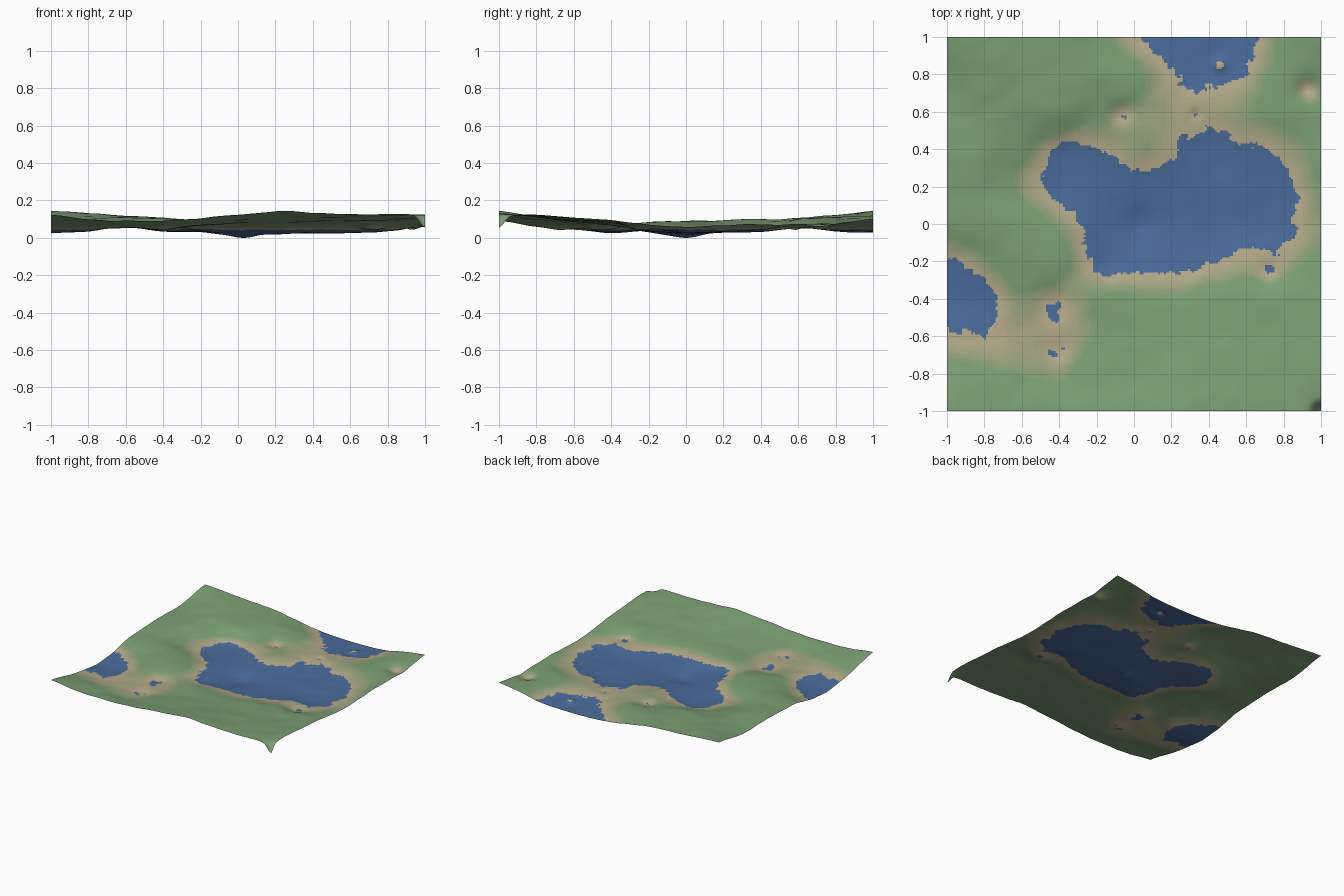
import bpy, math
from mathutils import noise, Vector

if "Cube" in bpy.data.objects:
    bpy.data.objects.remove(bpy.data.objects["Cube"])

# Coarse heights in thousandths; rows run back to front, columns left to right
H = [
    [149, 137, 122, 113,  82,  50,  38,  36,  41,  75, 105],
    [114, 127, 117, 110,  96,  80,  51,  36,  53,  78,  80],
    [100, 107, 107, 102,  76,  66,  56,  56,  66,  76,  73],
    [102, 102,  80,  44,  50,  63,  52,  38,  45,  58,  78],
    [ 98,  92,  66,  38,  36,  38,  33,  31,  35,  42,  70],
    [ 86,  95,  92,  66,  37,  17,  24,  30,  32,  40,  64],
    [ 46,  64,  88,  80,  43,  36,  38,  46,  56,  60,  76],
    [ 32,  41,  68,  58,  69,  73,  67,  82,  88,  92,  96],
    [ 51,  48,  56,  57,  69,  87,  92,  94,  98, 105, 112],
    [ 84,  75,  69,  67,  87, 102, 118, 116, 117, 122, 128],
    [128, 101,  94,  98, 108, 128, 148, 138, 130, 130, 126],
]
# Local pits and islets: x, y, radius, target height
SPOTS = [(-.43, -.44, .08, .046), (-.41, -.67, .08, .046), (.72, -.24, .07, .046),
         (-.06, .58, .06, .048), (.93, .72, .06, .048), (.33, .585, .03, .047),
         (.46, .85, .035, .054), (1, -1, .04, .06), (.03, 0, .07, .004)]
WATER = .048
N = 200


def cubic(p, t):
    a, b, c, d = p
    return b + .5 * t * (c - a + t * (2*a - 5*b + 4*c - d + t * (3*(b - c) + d - a)))


def coarse(x, y):
    u, v = (x + 1) * 5, (1 - y) * 5
    i, j = min(int(u), 9), min(int(v), 9)
    clamp = lambda k: max(0, min(10, k))
    rows = [cubic([H[clamp(j + b)][clamp(i + a)] for a in range(-1, 3)], u - i)
            for b in range(-1, 3)]
    return cubic(rows, v - j) / 1000


def height(x, y):
    z = coarse(x, y)
    z += .005 * noise.noise(Vector((x * 4, y * 4, 3.1)))
    z += .0035 * noise.noise(Vector((x * 9, y * 9, 7.7)))
    for px, py, r, target in SPOTS:
        w = math.exp(-((x - px)**2 + (y - py)**2) / (r * r))
        z += w * (target - z)
    return z


def material(name, rgb):
    m = bpy.data.materials.new(name)
    m.diffuse_color = (*rgb, 1)
    m.use_nodes = True
    m.node_tree.nodes["Principled BSDF"].inputs["Base Color"].default_value = m.diffuse_color
    return m


# Terrain sheet
verts = [(-1 + 2*i/N, -1 + 2*j/N, height(-1 + 2*i/N, -1 + 2*j/N))
         for j in range(N + 1) for i in range(N + 1)]
low = min(v[2] for v in verts)
faces = [(a, a + 1, a + N + 2, a + N + 1)
         for j in range(N) for a in range(j * (N + 1), j * (N + 1) + N)]
mesh = bpy.data.meshes.new("terrain")
mesh.from_pydata([(x, y, z - low) for x, y, z in verts], [], faces)
terrain = bpy.data.objects.new("terrain", mesh)
bpy.context.collection.objects.link(terrain)

# Colours: water, then shore sand blending to grass
STEPS = 8
sand, grass = Vector((.47, .41, .26)), Vector((.205, .35, .18))
mesh.materials.append(material("water", (.07, .15, .33)))
for k in range(STEPS):
    mesh.materials.append(material(f"shore_{k}", sand.lerp(grass, k / (STEPS - 1))))

for poly in mesh.polygons:
    c = poly.center
    z = c.z + low
    jag = .005 * noise.noise(Vector((c.x * 18, c.y * 18, 1.3)))
    jag += .003 * noise.noise(Vector((c.x * 45, c.y * 45, 5.3)))
    if z + jag < WATER:
        poly.material_index = 0
    else:
        t = max(0, (z - WATER - .003) / .021)
        poly.material_index = 1 + min(STEPS - 1, int(t * STEPS))
    poly.use_smooth = True
